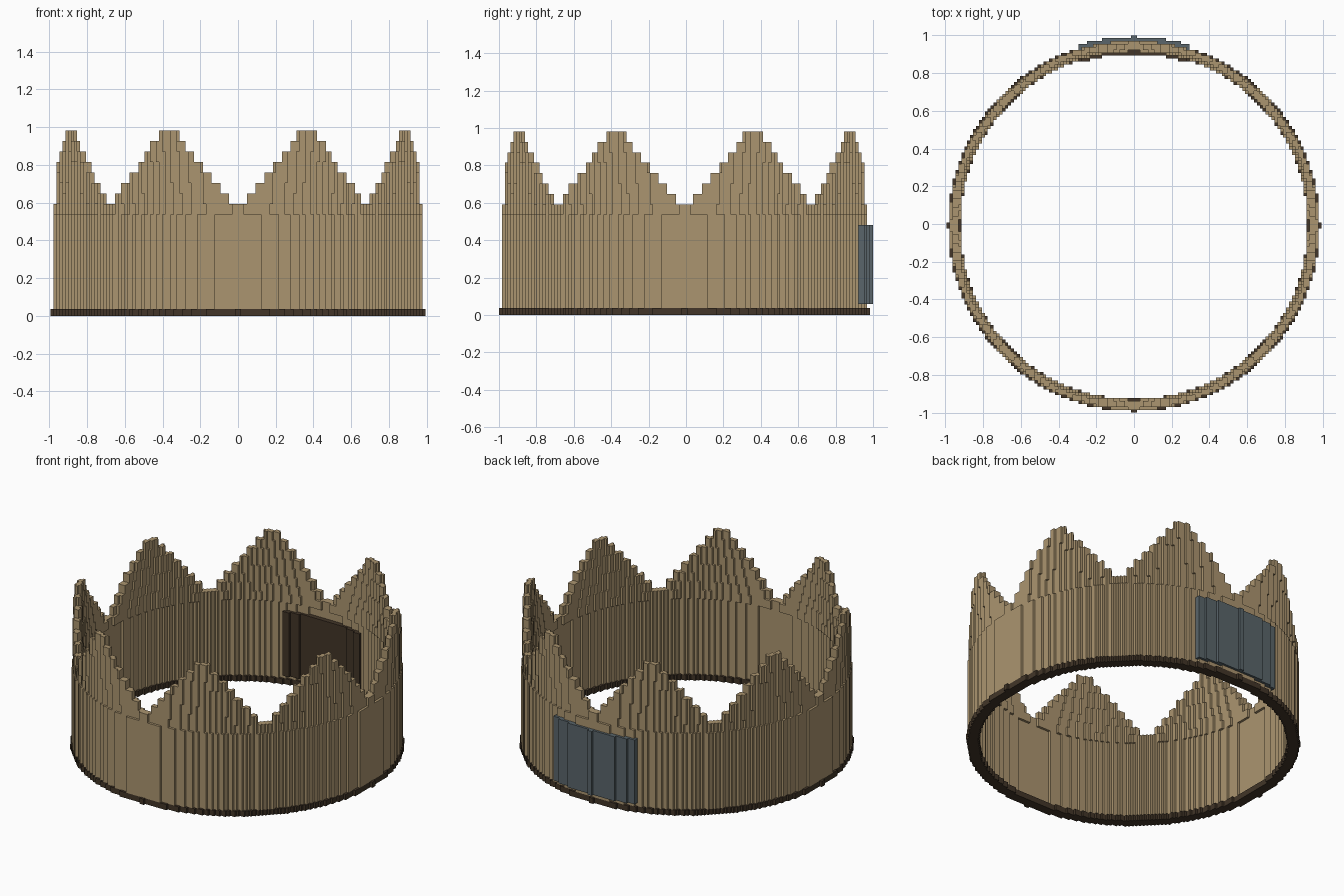
import bpy, bmesh, math

cube = bpy.data.objects.get("Cube")
if cube:
    bpy.data.objects.remove(cube, do_unlink=True)

V = 2 / 129          # size of one block
OFF_Y = -V / 2       # ring centre, leaving room for the back plate
HALF = 66            # half width of the block grid


def material(name, rgb):
    m = bpy.data.materials.new(name)
    m.use_nodes = True
    m.diffuse_color = (*rgb, 1)
    bsdf = m.node_tree.nodes["Principled BSDF"]
    bsdf.inputs["Base Color"].default_value = (*rgb, 1)
    bsdf.inputs["Roughness"].default_value = 0.8
    return m


tan = material("tan", (0.41, 0.30, 0.16))
brown = material("dark_brown", (0.054, 0.036, 0.021))
slate = material("slate_grey", (0.10, 0.13, 0.145))


def ring_cells(r_in, r_out, keep=lambda x, y: True):
    """Grid cells whose centres lie between two radii."""
    cells = set()
    for i in range(-HALF, HALF):
        for j in range(-HALF, HALF):
            x, y = i + 0.5, j + 0.5
            if r_in <= math.hypot(x, y) <= r_out and keep(x, y):
                cells.add((i, j))
    return cells


def block_object(name, layers, mat):
    """Build the outer faces of stacked block layers (z0, z1, cells)."""
    bm = bmesh.new()
    cache = {}

    def vert(i, j, z):
        key = (i, j, round(z, 4))
        if key not in cache:
            cache[key] = bm.verts.new((i * V, j * V + OFF_Y, z))
        return cache[key]

    for n, (z0, z1, cells) in enumerate(layers):
        below = layers[n - 1][2] if n else set()
        above = layers[n + 1][2] if n + 1 < len(layers) else set()
        for i, j in cells:
            loop = [(i, j), (i + 1, j), (i + 1, j + 1), (i, j + 1)]
            if (i, j) not in above:
                bm.faces.new([vert(a, b, z1) for a, b in loop])
            if (i, j) not in below:
                bm.faces.new([vert(a, b, z0) for a, b in reversed(loop)])
            sides = [(i, j - 1), (i + 1, j), (i, j + 1), (i - 1, j)]
            for s, neighbour in enumerate(sides):
                if neighbour not in cells:
                    a, b = loop[s], loop[(s + 1) % 4]
                    bm.faces.new([vert(*a, z0), vert(*b, z0),
                                  vert(*b, z1), vert(*a, z1)])
    mesh = bpy.data.meshes.new(name)
    bm.to_mesh(mesh)
    bm.free()
    mesh.materials.append(mat)
    obj = bpy.data.objects.new(name, mesh)
    bpy.context.collection.objects.link(obj)
    return obj


# Dark rim at the foot and the plain band above it
RIM_TOP, BAND_TOP, STEP = 0.037, 0.536, 0.0556
block_object("base_rim", [(0, RIM_TOP, ring_cells(59.4, 63.51))], brown)
block_object("band", [(RIM_TOP, BAND_TOP, ring_cells(60.0, 63.0))], tan)


# Eight stepped points, leaning slightly outward and thinning upward
def tooth_level(x, y):
    a = math.degrees(math.atan2(y, x)) % 45
    return min(8, 1 + int(min(a, 45 - a) / 2.8))


teeth = []
for k in range(8):
    cells = ring_cells(59.55 + 0.2 * k, 62.52 + 0.07 * k,
                       lambda x, y: tooth_level(x, y) > k)
    teeth.append((BAND_TOP + k * STEP, BAND_TOP + (k + 1) * STEP, cells))
block_object("crown_points", teeth, tan)


# Plate on the back of the band and its dark lining inside
def at_back(half_width):
    return lambda x, y: y > 0 and abs(x) < half_width


block_object("back_plate", [(0.06, 0.482, ring_cells(63.0, 64.51, at_back(19)))], slate)
block_object("back_lining", [(0.06, 0.482, ring_cells(58.5, 60.0, at_back(18)))], brown)
